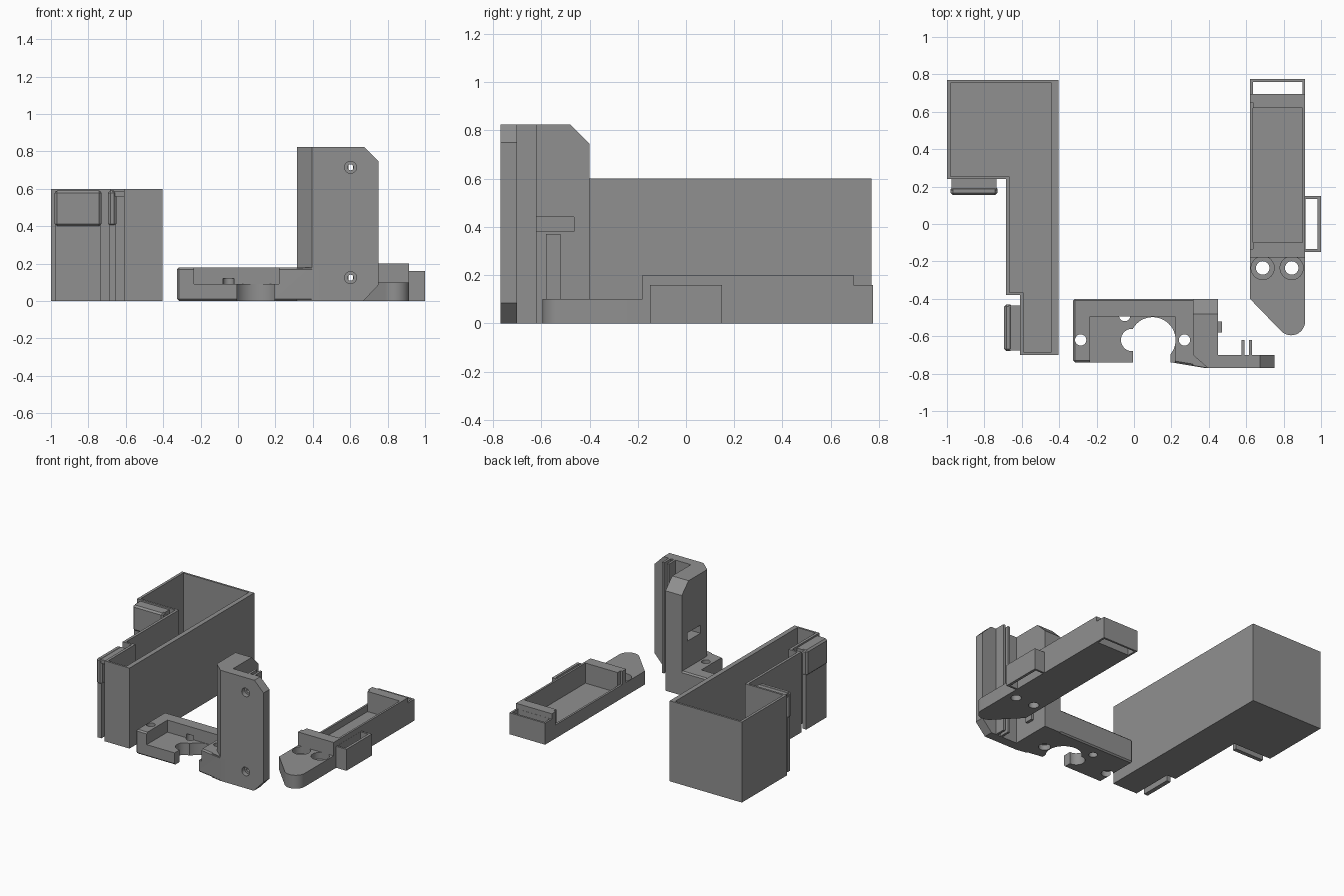
import bpy, bmesh, math
from mathutils import Vector

if "Cube" in bpy.data.objects:
    bpy.data.objects.remove(bpy.data.objects["Cube"])

gray = bpy.data.materials.new("plain gray")
gray.diffuse_color = (0.28, 0.28, 0.28, 1)
gray.use_nodes = True
gray.node_tree.nodes["Principled BSDF"].inputs["Base Color"].default_value = gray.diffuse_color


def prism(name, pts, lo, hi, axis="z"):
    """Extrude a 2D profile along an axis (profile: xy for z, xz for y, yz for x)."""
    place = {"z": lambda a, b, c: (a, b, c),
             "y": lambda a, b, c: (a, c, b),
             "x": lambda a, b, c: (c, a, b)}[axis]
    bm = bmesh.new()
    face = bm.faces.new([bm.verts.new(place(a, b, lo)) for a, b in pts])
    ext = bmesh.ops.extrude_face_region(bm, geom=[face])
    verts = [v for v in ext["geom"] if isinstance(v, bmesh.types.BMVert)]
    bmesh.ops.translate(bm, verts=verts,
                        vec=Vector(place(0, 0, hi - lo)))
    bmesh.ops.recalc_face_normals(bm, faces=bm.faces)
    me = bpy.data.meshes.new(name)
    bm.to_mesh(me)
    bm.free()
    me.materials.append(gray)
    ob = bpy.data.objects.new(name, me)
    bpy.context.collection.objects.link(ob)
    return ob


def box(name, x0, x1, y0, y1, z0, z1):
    return prism(name, [(x0, y0), (x1, y0), (x1, y1), (x0, y1)], z0, z1)


def cyl(a, b, r, lo, hi, axis="z", n=32):
    pts = [(a + r * math.cos(2 * math.pi * i / n),
            b + r * math.sin(2 * math.pi * i / n)) for i in range(n)]
    return prism("cutter", pts, lo, hi, axis)


def apply(ob, mod):
    bpy.context.view_layer.objects.active = ob
    bpy.ops.object.modifier_apply(modifier=mod.name)


def combine(ob, others, op="DIFFERENCE"):
    for other in others:
        mod = ob.modifiers.new("bool", "BOOLEAN")
        mod.operation, mod.solver, mod.object = op, "EXACT", other
        apply(ob, mod)
        bpy.data.objects.remove(other)
    return ob


def bevel(ob, width):
    mod = ob.modifiers.new("bevel", "BEVEL")
    mod.width, mod.limit_method = width, "ANGLE"
    apply(ob, mod)
    return ob


# --- Stepped open-top bin ---
bin_outer = [(-1, 0.24), (-0.685, 0.24), (-0.685, -0.38), (-0.61, -0.38),
             (-0.61, -0.7), (-0.405, -0.7), (-0.405, 0.77), (-1, 0.77)]
bin_inner = [(-0.98, 0.255), (-0.665, 0.255), (-0.665, -0.365), (-0.59, -0.365),
             (-0.59, -0.685), (-0.44, -0.685), (-0.44, 0.755), (-0.98, 0.755)]
bin_body = prism("bin", bin_outer, 0, 0.6)
combine(bin_body, [prism("cutter", bin_inner, 0.02, 0.7)])

# Hanging clips: thick upper pad, thin lower strip, bridge to the bin wall
bevel(box("back_clip_pad", -0.98, -0.73, 0.155, 0.2, 0.4, 0.59), 0.012)
box("back_clip_strip", -0.975, -0.735, 0.165, 0.195, 0.0, 0.41)
box("back_clip_bridge", -0.975, -0.735, 0.18, 0.245, 0.56, 0.588)
bevel(box("side_clip_pad", -0.695, -0.65, -0.68, -0.43, 0.4, 0.59), 0.012)
box("side_clip_strip", -0.687, -0.655, -0.675, -0.435, 0.0, 0.41)
box("side_clip_bridge", -0.67, -0.605, -0.675, -0.435, 0.56, 0.588)

# --- Bracket: base plate, column and tall mounting plate ---
base = bevel(prism("bracket_base", [(-0.325, -0.74), (0.2, -0.74), (0.38, -0.77),
                                    (0.45, -0.77), (0.45, -0.4), (-0.325, -0.4)],
                   0, 0.18), 0.01)
combine(base, [
    box("cutter", -0.235, 0.22, -0.9, -0.495, 0.09, 0.3),
    cyl(0.1, -0.62, 0.122, -0.1, 0.3, n=48),
    box("cutter", -0.005, 0.195, -0.9, -0.63, -0.1, 0.3),
    cyl(-0.01, -0.62, 0.06, -0.1, 0.3),
    cyl(-0.05, -0.49, 0.03, -0.1, 0.12),
    cyl(-0.285, -0.62, 0.03, -0.1, 0.3),
    cyl(0.27, -0.62, 0.03, -0.1, 0.3),
    cyl(-0.285, -0.62, 0.022 + 0.02, -0.1, 0.04),
    cyl(0.27, -0.62, 0.022 + 0.02, -0.1, 0.04),
])

# Column with sloped back top, chamfered front corner and a through slot
column = prism("column", [(-0.77, 0), (-0.4, 0), (-0.4, 0.745),
                          (-0.48, 0.825), (-0.77, 0.825)], 0.315, 0.45, "x")
combine(column, [
    prism("cutter", [(0.25, -0.635), (0.25, -0.9), (0.395, -0.9),
                     (0.395, -0.77), (0.315, -0.7)], 0.18, 0.9),
    prism("cutter", [(0.25, -0.9), (0.395, -0.9), (0.395, -0.77),
                     (0.25, -0.745)], -0.1, 0.19),
    box("cutter", 0.2, 0.6, -0.62, -0.465, 0.38, 0.44),
])

plate = prism("mounting_plate", [(0.395, 0), (0.67, 0), (0.75, 0.085), (0.75, 0.75),
                                 (0.675, 0.825), (0.395, 0.825)], -0.77, -0.7, "y")
combine(plate, [cyl(0.602, z, r, lo, hi, "y")
                for z in (0.125, 0.715)
                for r, lo, hi in ((0.016, -0.9, -0.5), (0.032, -0.9, -0.735))])

# Guide ribs behind the plate and a small catch on the column
for i, x in enumerate((0.575, 0.615)):
    box("guide_rib_%d" % (i + 1), x, x + 0.017, -0.705, -0.62, 0.0, 0.825)
box("column_catch", 0.445, 0.47, -0.58, -0.52, 0.1, 0.37)

# --- Tray with tongue and two loops ---
tray = box("tray", 0.62, 0.915, -0.18, 0.695, 0, 0.2)
combine(tray, [
    box("cutter", 0.635, 0.9, -0.1, 0.62, 0.05, 0.3),
    box("cutter", 0.5, 0.64, -0.1, 0.62, 0.1, 0.3),
    box("cutter", 0.62 - 0.05, 0.635, -0.135, 0.65, 0.1, 0.3),
])

# Tongue with rounded tip and two counterbored holes
tip = [(0.84 + 0.075 * math.cos(a), -0.52 + 0.075 * math.sin(a))
       for a in [math.radians(-135 + 135 * i / 12) for i in range(13)]]
tongue = prism("tray_tongue", [(0.62, -0.175), (0.62, -0.4)] + tip
               + [(0.915, -0.175)], 0, 0.1)
combine(tongue, [cyl(x, -0.235, r, lo, 0.3)
                 for x in (0.688, 0.843)
                 for r, lo in ((0.036, -0.1), (0.062, 0.05))])

side_loop = box("side_loop", 0.91, 1.0, -0.15, 0.15, 0, 0.16)
combine(side_loop, [box("cutter", 0.916, 0.98, -0.135, 0.135, -0.1, 0.3)])
end_loop = box("end_loop", 0.62, 0.915, 0.69, 0.775, 0, 0.16)
combine(end_loop, [box("cutter", 0.635, 0.9, 0.696, 0.76, -0.1, 0.3)])

# Smooth the round holes, keep hard edges
bpy.ops.object.select_all(action="SELECT")
bpy.ops.object.shade_smooth_by_angle(angle=math.radians(30))
